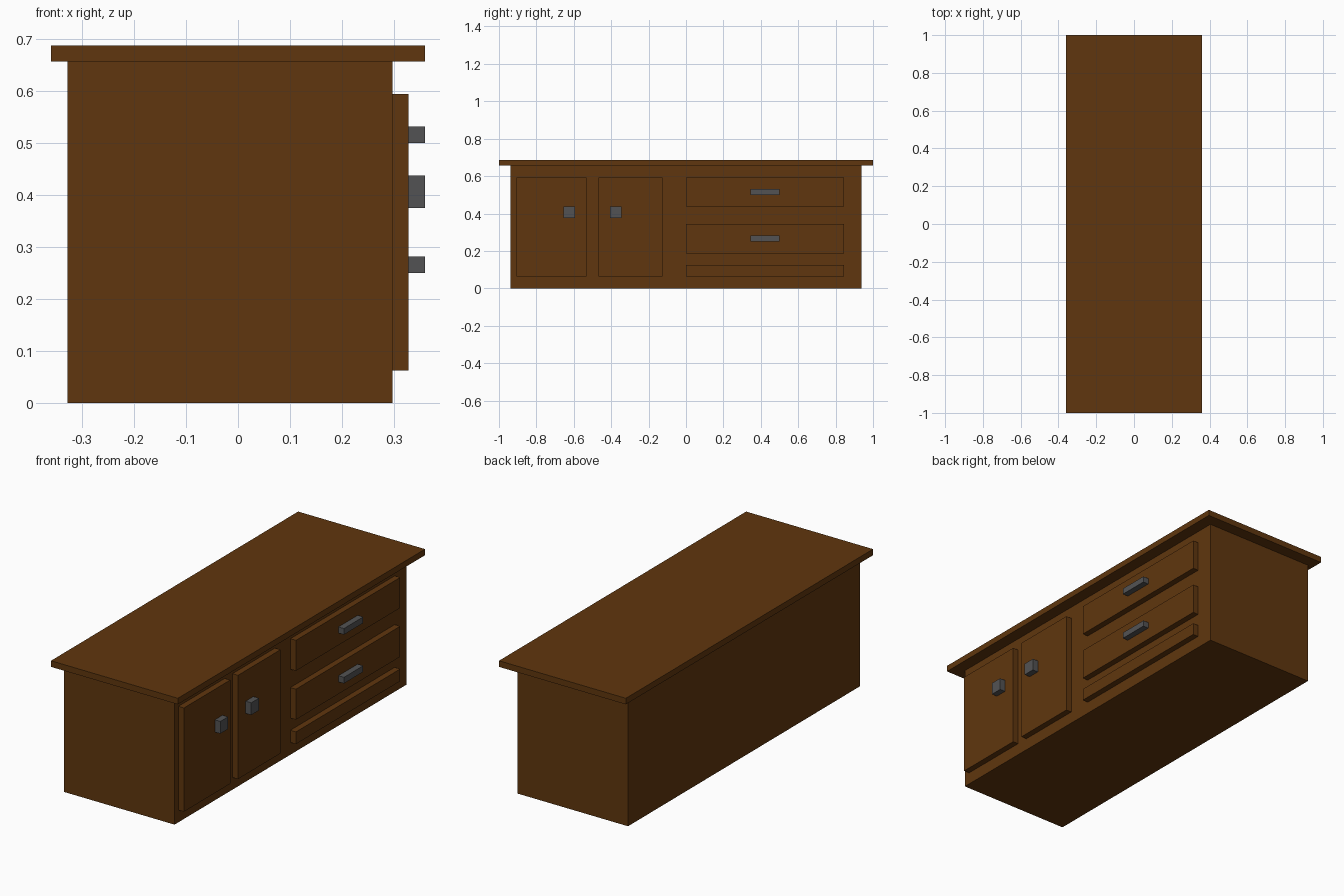
import bpy
import bmesh
from mathutils import Matrix, Vector

cube = bpy.data.objects.get("Cube")
if cube:
    bpy.data.objects.remove(cube, do_unlink=True)

U = 1 / 32  # modelling grid step


def make_material(name, rgb):
    mat = bpy.data.materials.new(name)
    mat.use_nodes = True
    mat.diffuse_color = (*rgb, 1)
    bsdf = next(n for n in mat.node_tree.nodes if n.type == 'BSDF_PRINCIPLED')
    bsdf.inputs["Base Color"].default_value = (*rgb, 1)
    return mat


wood = make_material("brown_wood", (0.117, 0.037, 0.0044))
metal = make_material("grey_metal", (0.086, 0.086, 0.088))


def box(name, x, y, z, mat):
    """Box from (min, max) ranges given in grid steps."""
    lo, hi = (Vector(c) * U for c in zip(x, y, z))
    bm = bmesh.new()
    bmesh.ops.create_cube(bm, size=1, matrix=Matrix.Diagonal((*(hi - lo), 1)))
    mesh = bpy.data.meshes.new(name)
    bm.to_mesh(mesh)
    bm.free()
    mesh.materials.append(mat)
    obj = bpy.data.objects.new(name, mesh)
    obj.location = (lo + hi) / 2
    bpy.context.collection.objects.link(obj)
    return obj


PANEL_X = (9.5, 10.5)   # raised fronts
HANDLE_X = (10.5, 11.5)

# Carcass and overhanging top
box("cabinet_body", (-10.5, 9.5), (-30, 30), (0, 21), wood)
box("table_top", (-11.5, 11.5), (-32, 32), (21, 22), wood)

# Two doors with square knobs
for side, y, knob in (("outer", (-29, -17), -21), ("inner", (-15, -4), -13)):
    box(side + "_door", PANEL_X, y, (2, 19), wood)
    box(side + "_door_knob", HANDLE_X, (knob, knob + 2), (12, 14), metal)

# Two drawers with bar handles
for level, z, handle in (("upper", (14, 19), 16), ("lower", (6, 11), 8)):
    box(level + "_drawer", PANEL_X, (0, 27), z, wood)
    box(level + "_drawer_handle", HANDLE_X, (11, 16), (handle, handle + 1), metal)

# Narrow trim strip under the drawers
box("bottom_trim_panel", PANEL_X, (0, 27), (2, 4), wood)
